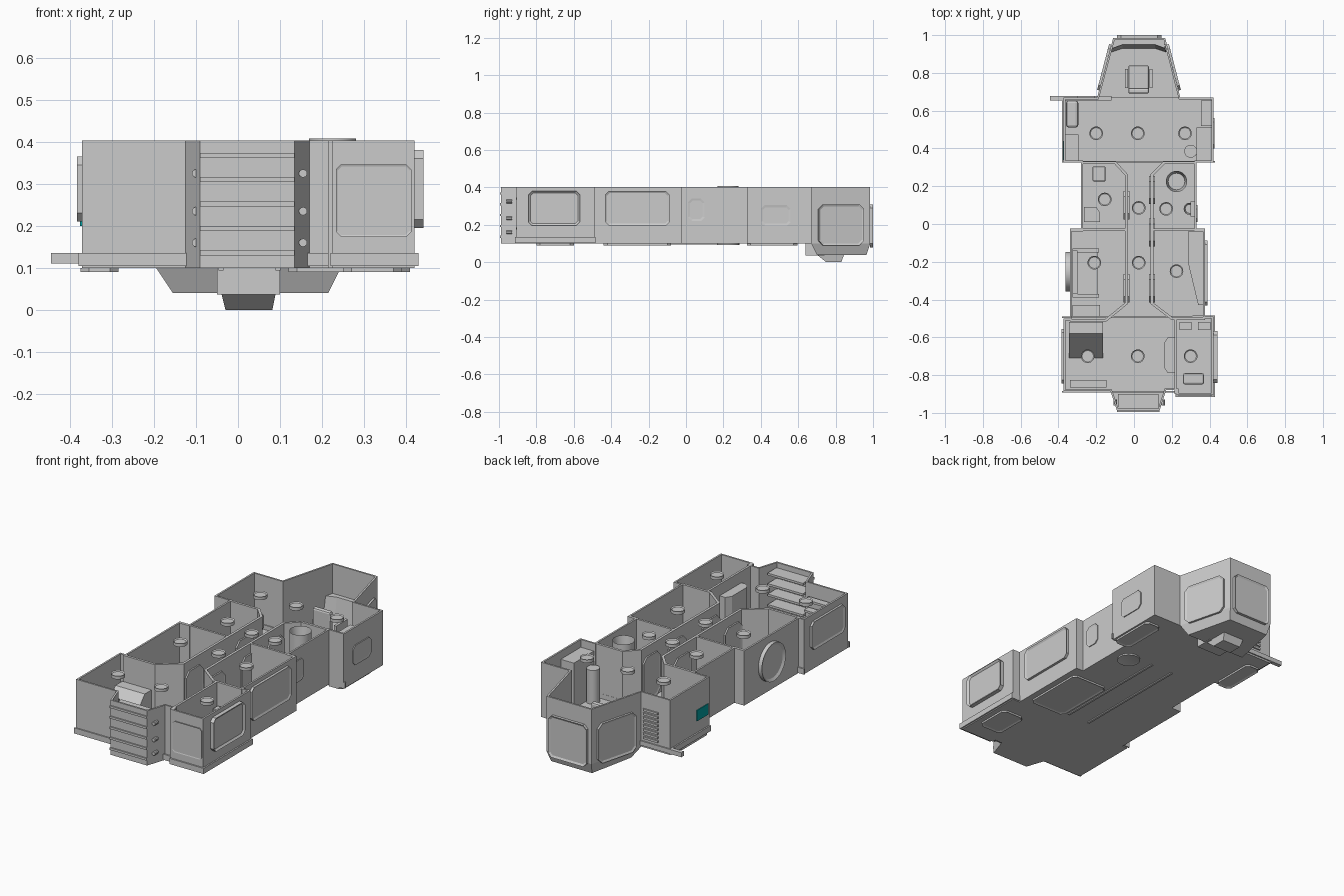
import bpy, bmesh, math
from mathutils import Matrix, Vector

if "Cube" in bpy.data.objects:
    bpy.data.objects.remove(bpy.data.objects["Cube"])

def finish(bm, name, mat=None):
    bmesh.ops.recalc_face_normals(bm, faces=bm.faces)
    me = bpy.data.meshes.new(name)
    bm.to_mesh(me); bm.free()
    ob = bpy.data.objects.new(name, me)
    bpy.context.collection.objects.link(ob)
    if mat: me.materials.append(mat)
    return ob

def wall(name, pts, z0=.1, z1=.403, t=.01, closed=False, offset=-1):
    """Vertical strip along a plan polyline, thickened."""
    me = bpy.data.meshes.new(name)
    n = len(pts)
    verts = [(x, y, z) for x, y in pts for z in (z0, z1)]
    faces = []
    for i in range(n if closed else n - 1):
        j = (i + 1) % n
        faces.append((2*i, 2*j, 2*j+1, 2*i+1))
    me.from_pydata(verts, [], faces)
    ob = bpy.data.objects.new(name, me)
    bpy.context.collection.objects.link(ob)
    m = ob.modifiers.new("thick", 'SOLIDIFY')
    m.thickness, m.offset, m.use_even_offset = t, offset, True
    return ob

def prism(name, pts, z0, z1, top=None):
    """Plan polygon raised from z0 to z1, with an optional different top outline."""
    bm = bmesh.new()
    a = [bm.verts.new((x, y, z0)) for x, y in pts]
    b = [bm.verts.new((x, y, z1)) for x, y in (top or pts)]
    bm.faces.new(a); bm.faces.new(b)
    for i in range(len(pts)):
        j = (i + 1) % len(pts)
        bm.faces.new((a[i], a[j], b[j], b[i]))
    return finish(bm, name)

def box(name, x0, x1, y0, y1, z0, z1, mat=None, bevel=0):
    bm = bmesh.new()
    bmesh.ops.create_cube(bm, size=1, matrix=Matrix.Translation(((x0+x1)/2, (y0+y1)/2, (z0+z1)/2))
                          @ Matrix.Diagonal((x1-x0, y1-y0, z1-z0, 1)))
    ob = finish(bm, name, mat)
    if bevel:
        m = ob.modifiers.new("bevel", 'BEVEL'); m.width, m.segments = bevel, 2
    return ob

def cyl(name, c, r, h, axis='Z', seg=24, rim=0):
    bm = bmesh.new()
    rot = {'Z': Matrix(), 'X': Matrix.Rotation(math.pi/2, 4, 'Y'), 'Y': Matrix.Rotation(math.pi/2, 4, 'X')}[axis]
    bmesh.ops.create_cone(bm, cap_ends=True, segments=seg, radius1=r, radius2=r, depth=h,
                          matrix=Matrix.Translation(c) @ rot)
    if rim:
        caps = [f for f in bm.faces if len(f.verts) > 4]
        bmesh.ops.inset_individual(bm, faces=caps, thickness=rim, depth=-h*.3)
    ob = finish(bm, name)
    bpy.context.view_layer.objects.active = ob
    ob.select_set(True)
    bpy.ops.object.shade_smooth_by_angle()
    ob.select_set(False)

def panel(name, c, w, h, normal, depth=.015, cut=.02, frame=.012):
    """Chamfered framed panel lying on a wall and facing 'normal'."""
    n = Vector(normal).normalized()
    up = Vector((0, 0, 1)) if abs(n.z) < .5 else Vector((0, 1, 0))
    right, c = up.cross(n), Vector(c)
    bm = bmesh.new()
    vs = []
    for sx, sy, first in ((1, 1, 0), (-1, 1, 1), (-1, -1, 0), (1, -1, 1)):
        two = [(sx*w/2, sy*(h/2-cut)), (sx*(w/2-cut), sy*h/2)]
        vs += [bm.verts.new(c + right*u + up*v) for u, v in (two[::-1] if first else two)]
    f = bm.faces.new(vs)
    ex = bmesh.ops.extrude_face_region(bm, geom=[f])
    bmesh.ops.translate(bm, verts=[g for g in ex['geom'] if isinstance(g, bmesh.types.BMVert)], vec=n*depth)
    bmesh.ops.recalc_face_normals(bm, faces=bm.faces)
    tops = [g for g in ex['geom'] if isinstance(g, bmesh.types.BMFace)]
    bmesh.ops.inset_individual(bm, faces=tops, thickness=frame, depth=-depth*.4)
    return finish(bm, name)

# Outer hull plan, counter-clockwise from the front tail
right_side = [(.135, -.988), (.17, -.88), (.225, -.88), (.225, -.905), (.42, -.905), (.42, -.49), (.375, -.49),
              (.375, -.03), (.33, -.03), (.33, .325), (.42, .325), (.42, .67), (.245, .67)]
nose = [(.165, .985), (-.11, .985)]
left_side = [(-.195, .67), (-.372, .67), (-.372, .325), (-.28, .325), (-.28, -.03), (-.34, -.03), (-.34, -.5),
             (-.372, -.5), (-.372, -.885), (-.125, -.885), (-.09, -.988)]
wall("outer_walls", right_side + nose + left_side, closed=True)
prism("main_floor", right_side + left_side, .1, .108)

# Flanges round the bases of the big rooms
for nm, pts in (("mid_room", [(-.38, .325), (.428, .325), (.428, .675), (-.38, .675)]),
                ("front_room", [(-.38, -.892), (.22, -.892), (.22, -.915), (.43, -.915), (.43, -.485), (-.38, -.49)])):
    wall(nm + "_base_flange", pts[-1:] + pts[:2] if nm == "mid_room" else pts, .104, .135, .008)

# Nose underside
rim = [(.245, .67), (.165, .985), (-.11, .985), (-.195, .67)]
keel = [(.215, .7), (.15, .965), (-.1, .965), (-.155, .7)]
prism("nose_hull", keel, .04, .1, rim)
box("turret_block", -.05, .1, .64, .74, .037, .1)
prism("belly_turret", [(-.03, .75), (.082, .75), (.082, .83), (-.03, .83)], 0, .04,
      [(-.04, .7), (.09, .7), (.09, .845), (-.04, .845)])

# Interior walls
wall("corridor_right", [(.33, .325), (.16, .325), (.095, .26), (.095, -.42), (.2, -.5), (.375, -.5)], t=.014, offset=0)
wall("corridor_left", [(-.28, .325), (-.1, .325), (-.04, .26), (-.04, -.42), (-.15, -.51), (-.34, -.51)], t=.014, offset=0)
wall("divider_right", [(.095, -.03), (.375, -.03)], t=.012, offset=0)
wall("divider_left", [(-.34, -.03), (-.04, -.03)], t=.012, offset=0)
wall("cabin_wall", [(.22, -.495), (.22, -.9)], t=.012, offset=0)
prism("cabin_doorway", [(.215, -.6), (.18, -.6), (.16, -.63), (.16, -.76), (.18, -.79), (.215, -.79)], .108, .34)

# Corridor doors
for x, y, s in ((.095, -.045, 1), (.095, -.34, 1), (.095, .18, 1), (-.04, -.34, -1), (-.04, .1, -1)):
    for d in (1, -1):
        panel("corridor_door", (x + d*.006, y, .23), .15, .24, (d, 0, 0), .009, .03)

# Window and wall panels
panel("front_window", (.323, -.905, .26), .18, .172, (0, -1, 0), .004, .012, .005)
panel("cabin_side_window", (.42, -.705, .288), .275, .185, (1, 0, 0), .022)
panel("right_room_window", (.375, -.26, .288), .345, .185, (1, 0, 0), .014)
panel("left_front_window", (-.372, -.7, .288), .29, .155, (-1, 0, 0), .012)
panel("right_small_hatch", (.33, .055, .28), .09, .12, (1, 0, 0), .005)
panel("mid_right_hatch", (.42, .48, .25), .16, .11, (1, 0, 0), .005)
panel("nose_window", (.028, .985, .195), .235, .23, (0, 1, 0), .015)
for s, x in ((1, .205), (-1, -.152)):
    panel("nose_side_window", (x, .828, .2), .25, .22, (s*.315, .082, 0), .012, .025)
cyl("round_window", (-.347, -.252, .26), .105, .03, 'X', 32, .015)

# Louvre beside the nose, indicator, side plank
for i in range(8):
    box("louvre_slat", -.3, -.21, .668, .678, .15 + i*.022, .162 + i*.022)
teal = bpy.data.materials.new("teal")
teal.diffuse_color = (.0, .35, .36, 1)
teal.use_nodes = True
teal.node_tree.nodes["Principled BSDF"].inputs["Base Color"].default_value = teal.diffuse_color
box("teal_display", -.376, -.37, .34, .44, .2, .26, teal)
box("side_plank", -.445, -.12, .655, .677, .11, .135)

# Tail slats and pins
for i in range(5):
    z = .13 + i*.058
    box("tail_slat", -.085, .13, -.978, -.9, z, z + .012)
    box("tail_slat_lip", -.09, .135, -.995, -.985, z, z + .012)
for x in (-.1, .155):
    for z in (.16, .235, .325):
        cyl("tail_pin", (x, -.945, z), .01, .03, 'Y', 10)

# Ceiling lights
for x, y in ((-.2, .48), (.02, .48), (.27, .48), (-.155, .13), (.025, .085), (.17, .08), (-.21, -.205),
             (.025, -.205), (.225, -.25), (-.245, -.7), (.02, -.7), (.3, -.7)):
    cyl("ceiling_light", (x, y, .391), .036, .018, rim=.006)

# Cockpit console and seat
prism("cockpit_console", [(-.12, .91), (-.06, .93), (.11, .93), (.17, .91), (.16, .97), (-.105, .97)], .1, .24,
      [(-.115, .93), (-.06, .95), (.11, .95), (.165, .93), (.16, .975), (-.105, .975)])
box("pilot_seat", -.03, .08, .71, .84, .1, .17, bevel=.01)
box("pilot_seat_back", -.03, .08, .69, .72, .12, .29, bevel=.01)
for x in (-.048, .083):
    box("pilot_armrest", x, x + .015, .72, .82, .12, .21)

# Mid room furniture
box("mid_bunk", -.36, -.295, .51, .655, .108, .2, bevel=.015)
box("mid_cabinet", -.362, -.295, .335, .475, .108, .3)
box("mid_counter", .33, .41, .335, .51, .108, .36)
box("mid_console", .355, .41, .52, .655, .108, .25)
cyl("mid_stool", (.3, .385, .2), .034, .19)

# Wash room and store
cyl("tank", (.225, .225, .257), .056, .302, rim=.012)
cyl("basin", (.295, .08, .16), .032, .1, seg=16, rim=.008)
box("basin_back", .3, .322, .04, .12, .108, .26)
box("store_chair", -.22, -.15, .225, .305, .108, .19, bevel=.008)
prism("store_crate", [(-.265, .01), (-.18, .01), (-.18, .06), (-.2, .09), (-.265, .09)], .108, .2)

# Side lounges
box("left_couch_seat", -.3, -.19, -.37, -.14, .108, .15)
box("left_couch_rail", -.325, -.3, -.37, -.14, .108, .22)
for y in (-.15, -.39):
    box("left_couch_end", -.325, -.185, y, y + .02, .108, .2)
box("left_shelf", -.325, -.18, -.49, -.43, .108, .2)
prism("right_bunk", [(.285, -.04), (.365, -.04), (.365, -.43), (.34, -.43), (.285, -.2)], .108, .19)

# Front room furniture
prism("ramp_bench", [(-.345, -.71), (-.165, -.71), (-.165, -.52), (-.345, -.52)], .108, .26,
      [(-.345, -.58), (-.165, -.58), (-.165, -.52), (-.345, -.52)])
for i in range(4):
    box("rack_shelf", -.34, -.145, -.865, -.825, .14 + i*.06, .152 + i*.06)
box("cabin_bed", .26, .37, -.85, -.79, .108, .17, bevel=.01)
for x in (.24, .34):
    box("cabin_locker", x, x + .065, -.56, -.52, .108, .28)

# Belly plates
for x, y, w, h in ((-.33, .46, .09, .26), (.36, .46, .1, .27), (.23, -.26, .22, .36), (.32, -.7, .14, .2)):
    panel("belly_plate", (x, y, .1), w, h, (0, 0, -1), .01)
cyl("belly_hatch", (.225, .225, .097), .06, .01, rim=.01)
for s in (-1, 1):
    x = .0275 + s*.0675
    box("belly_strip", x - .006, x + .006, -.42, .26, .094, .1)
